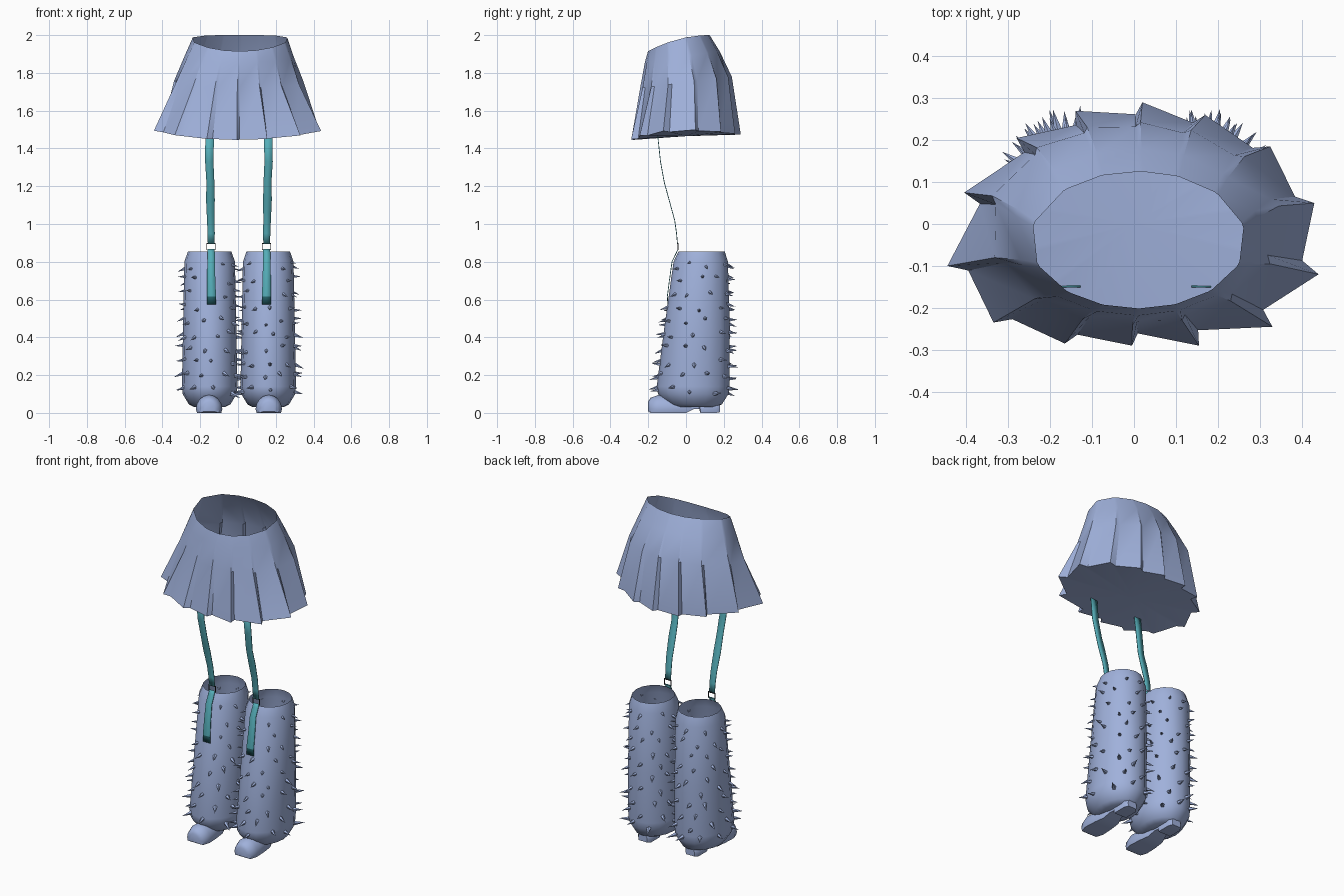
import bpy, bmesh, math, random
from mathutils import Vector, Matrix

cube = bpy.data.objects.get("Cube")
if cube:
    bpy.data.objects.remove(cube, do_unlink=True)
random.seed(4)
CENTRE = 0.005      # the legs mirror about this x


def material(name, rgb):
    m = bpy.data.materials.new(name)
    m.use_nodes = True
    m.diffuse_color = (*rgb, 1)
    m.node_tree.nodes["Principled BSDF"].inputs["Base Color"].default_value = (*rgb, 1)
    return m


BLUE = material("periwinkle cloth", (0.35, 0.44, 0.71))
TEAL = material("teal ribbon", (0.09, 0.42, 0.48))
DARK_TEAL = material("dark teal ribbon end", (0.02, 0.13, 0.15))
BLACK = material("dark buckle", (0.02, 0.02, 0.025))


def finish(bm, name, mats, angle=None):
    bmesh.ops.recalc_face_normals(bm, faces=bm.faces)
    mesh = bpy.data.meshes.new(name)
    bm.to_mesh(mesh)
    bm.free()
    ob = bpy.data.objects.new(name, mesh)
    bpy.context.collection.objects.link(ob)
    for m in mats:
        mesh.materials.append(m)
    if angle:
        bpy.ops.object.select_all(action='DESELECT')
        ob.select_set(True)
        bpy.context.view_layer.objects.active = ob
        bpy.ops.object.shade_smooth_by_angle(angle=math.radians(angle))
    return ob


def loft(bm, rings, cap_start=False, cap_end=False):
    loops = [[bm.verts.new(p) for p in ring] for ring in rings]
    n = len(loops[0])
    for a, b in zip(loops, loops[1:]):
        for i in range(n):
            j = (i + 1) % n
            bm.faces.new((a[i], a[j], b[j], b[i]))
    if cap_start:
        bm.faces.new(loops[0])
    if cap_end:
        bm.faces.new(loops[-1])
    return loops


# Pleated skirt: each pleat has an outer tip followed by a step inwards
tips = [(.43, .05), (.325, .185), (.17, .26), (.02, .29), (-.14, .27), (-.28, .205),
        (-.405, .075), (-.445, -.10), (-.335, -.235), (-.165, -.285), (-.005, -.29),
        (.155, -.29), (.33, -.245), (.44, -.12)]
hem, hip, upper, waist = [], [], [], []
for tip in tips:
    for inner in (False, True):
        p = Vector(tip)
        if inner:
            p = Matrix.Rotation(math.radians(3), 2) @ p * 0.9
        t = math.atan2(p.y / 0.27, p.x / 0.42)
        c, s = math.cos(t), math.sin(t)
        k = 0.975 if inner else 1.02
        hem.append((p.x, p.y, 1.445 + 0.2 * p.x ** 2 + 0.05 * (p.y + 0.29)))
        hip.append((0.345 * c * k, 0.238 * s * k, 1.75 + 0.03 * s))
        upper.append((0.005 + 0.293 * c, -0.02 + 0.198 * s, 1.885 + 0.03 * s))
        y = -0.038 + 0.163 * s
        waist.append((0.01 + 0.255 * c, y, 2 - 0.8 * (0.125 - y) ** 2))
bm = bmesh.new()
loops = loft(bm, [hem, hip, upper, waist])
hub = bm.verts.new((0, 0, 1.465))
for i, v in enumerate(loops[0]):
    bm.faces.new((hub, v, loops[0][i - 1]))
finish(bm, "pleated_skirt", [BLUE], 32)

# Leg warmer outline: z, front y, back y, half width
LEG = [(.03, -.06, .16, .08), (.045, -.10, .19, .11), (.10, -.148, .225, .143),
       (.14, -.155, .23, .147), (.45, -.115, .232, .141), (.80, -.066, .222, .134),
       (.855, -.04, .205, .115)]
# Shoe outline: y, half width, sole z, top z
SHOE = [(-.20, .03, .008, .06), (-.188, .055, 0, .08), (-.145, .07, 0, .095),
        (-.07, .066, 0, .092), (0, .056, 0, .08), (.04, .045, .02, .075),
        (.07, .042, .02, .07), (.076, .045, 0, .07), (.16, .045, 0, .07), (.18, .03, .004, .05)]


def leg_at(z):
    for a, b in zip(LEG, LEG[1:]):
        if a[0] <= z <= b[0]:
            f = (z - a[0]) / (b[0] - a[0])
            return [u + (v - u) * f for u, v in zip(a, b)]


def leg_point(cx, row, t):
    z, y0, y1, r = row
    return Vector((cx + r * math.cos(t), (y0 + y1) / 2 + (y1 - y0) / 2 * math.sin(t), z))


def ribbon(name, cx, path, mats):
    # path: x offset, y, z, half width
    bm = bmesh.new()
    pairs = [[bm.verts.new((cx + x + e * w, y, z)) for e in (-1, 1)] for x, y, z, w in path]
    for i, (a, b) in enumerate(zip(pairs, pairs[1:])):
        f = bm.faces.new((a[0], a[1], b[1], b[0]))
        if len(mats) > 1 and i == len(pairs) - 2:
            f.material_index = 1
    ob = finish(bm, name, mats, 60)
    mod = ob.modifiers.new("thickness", 'SOLIDIFY')
    mod.thickness = 0.004
    mod.offset = 0


for side, label in ((1, "left"), (-1, "right")):
    cx = CENTRE + side * 0.155
    # Leg warmer, open at the top
    bm = bmesh.new()
    turns = [i * math.tau / 16 for i in range(16)]
    loft(bm, [[leg_point(cx, row, t) for t in turns] for row in LEG], cap_start=True)
    finish(bm, label + "_leg_warmer", [BLUE], 40)

    # Scattered spikes in staggered rows
    bm = bmesh.new()
    rows, count = 10, 9
    for r in range(rows):
        for i in range(count):
            z = 0.12 + r * 0.073 + random.uniform(-.02, .02)
            t = (i + 0.5 * (r % 2) + random.uniform(-.2, .2)) * math.tau / count
            p = leg_point(cx, leg_at(z), t)
            if p.y < 0 and abs(p.x - cx) < 0.04 and z > 0.56:
                continue
            out = Vector((math.cos(t), math.sin(t), random.uniform(-.45, .1))).normalized()
            size = random.uniform(.85, 1.15) * (1.15 - 0.5 * z)
            length = 0.05 * size
            turn = out.to_track_quat('Z', 'Y').to_matrix().to_4x4()
            bmesh.ops.create_cone(bm, segments=5, radius1=0.011 * size, radius2=0,
                                  depth=length, cap_ends=False,
                                  matrix=Matrix.Translation(p + out * length * 0.4) @ turn)
    finish(bm, label + "_spikes", [BLUE], 50)

    # Shoe with rounded upper, flat sole and raised arch
    bm = bmesh.new()
    rings = []
    for y, w, z0, z1 in SHOE:
        ring = [(cx + side * 0.003 + w * math.cos(a), y,
                 z0 + 0.02 + (z1 - z0 - 0.02) * math.sin(a))
                for a in (i * math.pi / 8 for i in range(9))]
        ring += [(cx + side * 0.003 - w * 0.92, y, z0), (cx + side * 0.003 + w * 0.92, y, z0)]
        rings.append(ring)
    loft(bm, rings, True, True)
    finish(bm, label + "_shoe", [BLUE], 45)

    # Ribbon straps above and below the buckle
    d = -side * 0.01
    ribbon(label + "_upper_strap", cx,
           [(0, -.15, 1.47, .023), (-d * .2, -.135, 1.33, .022), (d * .4, -.115, 1.22, .021),
            (d * .4, -.09, 1.13, .023), (d * .6, -.06, 1.02, .020), (d * .8, -.05, .95, .019),
            (d * .8, -.045, .895, .018)], [TEAL])
    ribbon(label + "_lower_strap", cx,
           [(d * .8, -.042, .868, .018), (d * .8, -.05, .85, .019), (d * .8, -.074, .80, .020),
            (d * .8, -.088, .70, .022), (d, -.099, .615, .024), (d, -.096, .575, .024)],
           [TEAL, DARK_TEAL])

    # Thin rectangular buckle frame
    bm = bmesh.new()
    bx = cx + d * 0.8
    for ox, oz, sx, sz in ((0, .017, .048, .005), (0, -.017, .048, .003),
                           (.0225, 0, .003, .034), (-.0225, 0, .003, .034)):
        bmesh.ops.create_cube(bm, size=1, matrix=Matrix.Translation((bx + ox, -.043, .88 + oz))
                              @ Matrix.Diagonal((sx, .004, sz, 1)))
    finish(bm, label + "_buckle", [BLACK])
